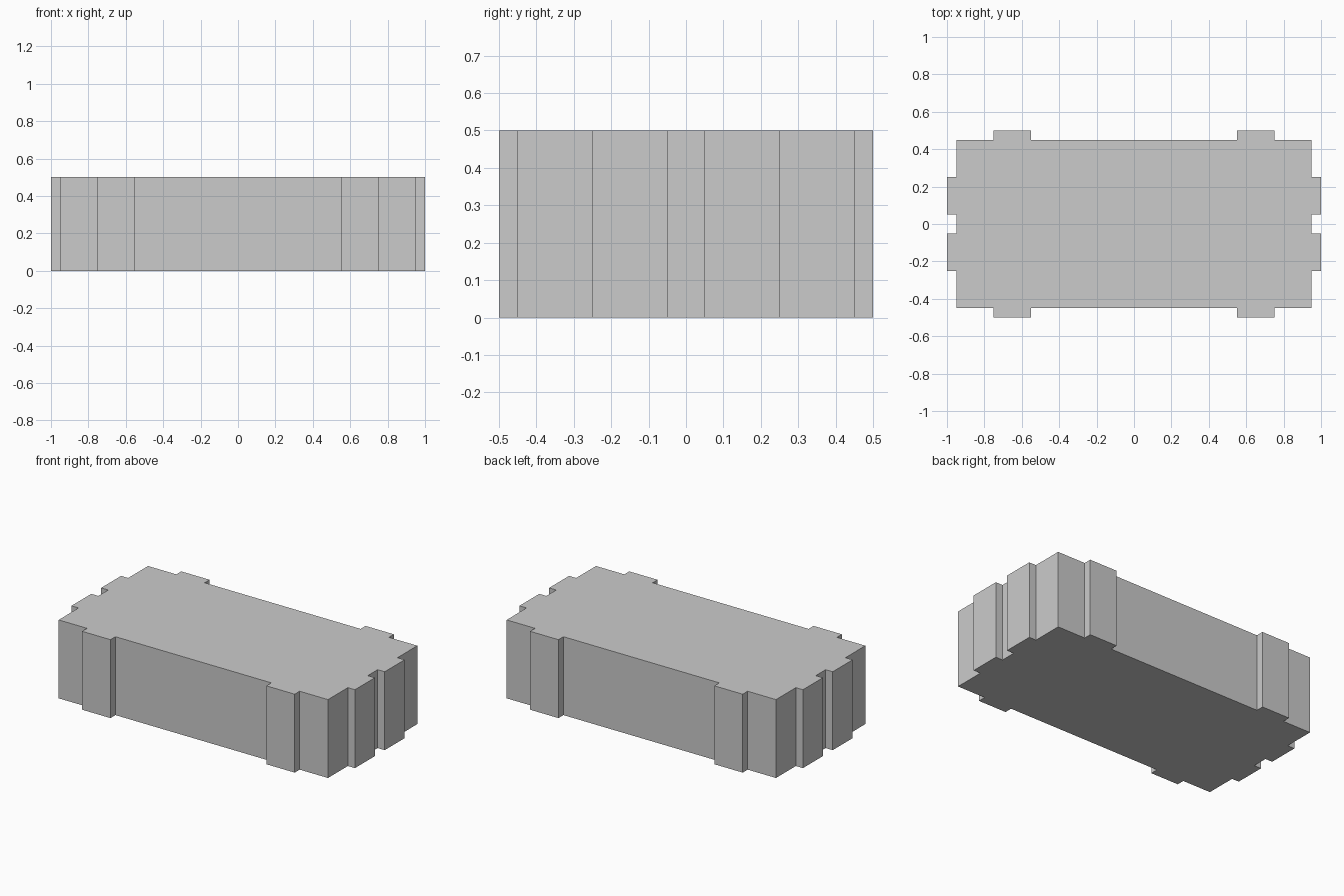
import bpy
import bmesh

cube = bpy.data.objects.get("Cube")
if cube:
    bpy.data.objects.remove(cube, do_unlink=True)

HEIGHT = 0.5

# Plain grey material
grey = bpy.data.materials.new("plain_grey")
grey.use_nodes = True
colour = (0.6, 0.6, 0.6, 1)
grey.diffuse_color = colour
grey.node_tree.nodes["Principled BSDF"].inputs["Base Color"].default_value = colour

# One quarter of the outline, from the end tab round to the side tab
quarter = [(0.95, 0.05), (1, 0.05), (1, 0.25), (0.95, 0.25), (0.95, 0.45),
           (0.75, 0.45), (0.75, 0.5), (0.55, 0.5), (0.55, 0.45)]

# Mirror the quarter into a closed anticlockwise outline
half = quarter + [(-x, y) for x, y in reversed(quarter)]
outline = half + [(-x, -y) for x, y in half]

# Extrude the outline into the solid block with its edge tabs
bm = bmesh.new()
base = bm.faces.new([bm.verts.new((x, y, 0)) for x, y in outline])
top = bmesh.ops.extrude_face_region(bm, geom=[base], use_keep_orig=True)["geom"]
bmesh.ops.translate(bm, vec=(0, 0, HEIGHT),
                    verts=[v for v in top if isinstance(v, bmesh.types.BMVert)])
bmesh.ops.recalc_face_normals(bm, faces=bm.faces)

mesh = bpy.data.meshes.new("tabbed_block")
bm.to_mesh(mesh)
bm.free()
mesh.materials.append(grey)
block = bpy.data.objects.new("tabbed_block", mesh)
bpy.context.collection.objects.link(block)
